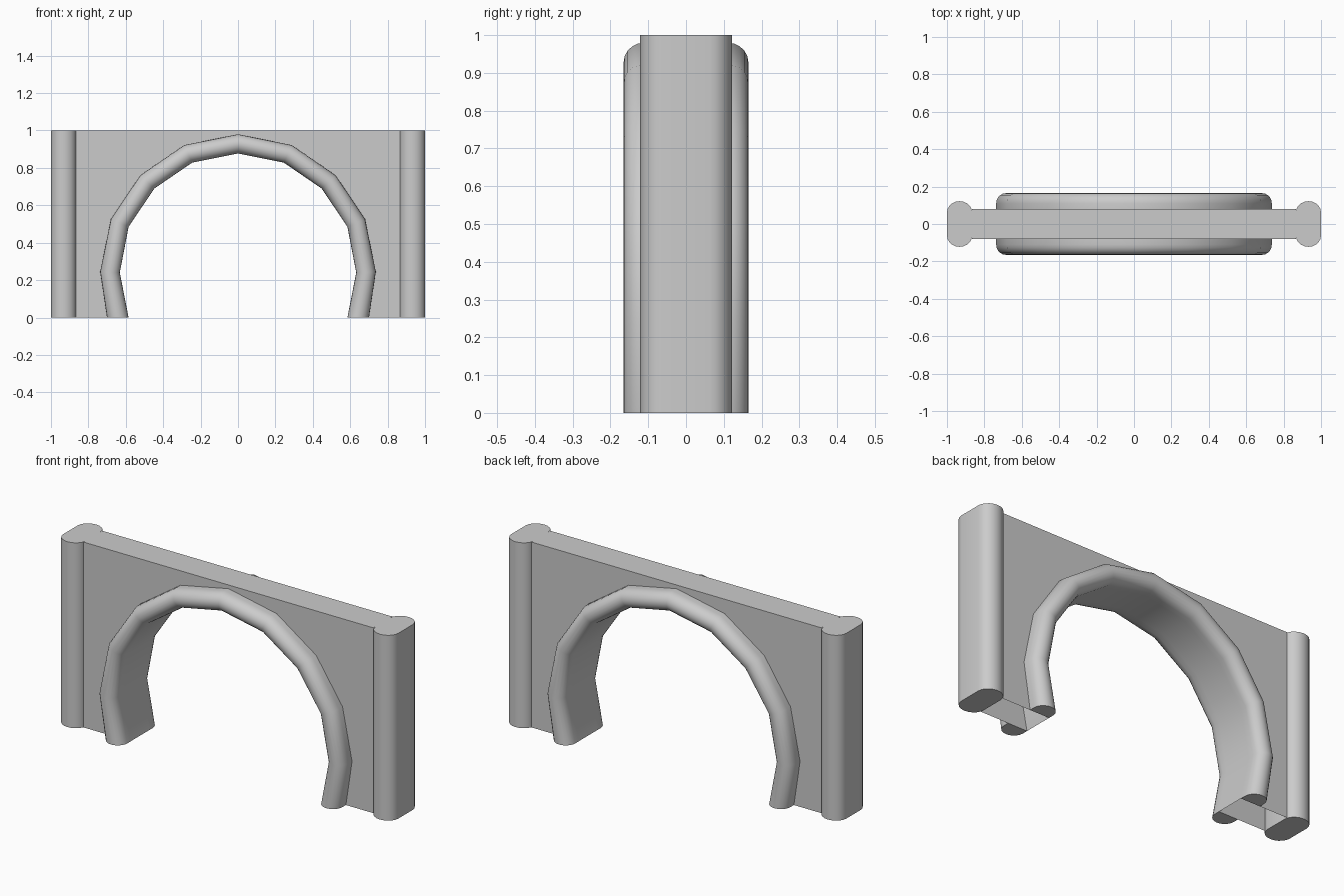
import bpy, bmesh
from math import sin, cos, pi

if "Cube" in bpy.data.objects:
    bpy.data.objects.remove(bpy.data.objects["Cube"])

WALL_Y = 0.08      # half thickness of the wall
POST_IN = 0.865    # inner side of the end posts


def mirror_path(half):
    """Half outline from the right foot to the crown -> full outline."""
    return half + [(-x, z) for x, z in reversed(half[:-1])]


inner = mirror_path([(0.585, 0), (0.632, 0.24), (0.585, 0.485),
                     (0.447, 0.69), (0.245, 0.828), (0, 0.877)])
outer = mirror_path([(0.70, 0), (0.737, 0.245), (0.68, 0.525),
                     (0.523, 0.76), (0.287, 0.922), (0, 0.98)])


def finish(name, bm, angle=0.6):
    bmesh.ops.recalc_face_normals(bm, faces=bm.faces)
    me = bpy.data.meshes.new(name)
    bm.to_mesh(me)
    bm.free()
    ob = bpy.data.objects.new(name, me)
    bpy.context.collection.objects.link(ob)
    bpy.ops.object.select_all(action='DESELECT')
    ob.select_set(True)
    bpy.context.view_layer.objects.active = ob
    bpy.ops.object.shade_smooth_by_angle(angle=angle)
    return ob


# wall: front and back plates plus the top, open underneath
bm = bmesh.new()
outline = [(POST_IN, 0), (POST_IN, 1), (-POST_IN, 1), (-POST_IN, 0)] + inner[::-1]
plates = []
for y in (-WALL_Y, WALL_Y):
    vs = [bm.verts.new((x, y, z)) for x, z in outline]
    bm.faces.new(vs)
    plates.append(vs)
f, b = plates
bm.faces.new((f[1], f[2], b[2], b[1]))
finish("wall", bm)

# arch trim: rounded front and back rolls joined by the soffit
N = 10
roll = [(0, WALL_Y)] + [(0.5 - 0.5 * cos(pi * i / N), 0.11 + 0.055 * sin(pi * i / N))
                        for i in range(N + 1)] + [(1, WALL_Y)]
section = [(u, -y) for u, y in reversed(roll)] + roll
bm = bmesh.new()
rings = []
for (xi, zi), (xo, zo) in zip(inner, outer):
    rings.append([bm.verts.new((xi + (xo - xi) * u, y, zi + (zo - zi) * u))
                  for u, y in section])
for r, s in zip(rings, rings[1:]):
    for i in range(len(section) - 1):
        bm.faces.new((r[i], r[i + 1], s[i + 1], s[i]))
for r in (rings[0], rings[-1]):          # foot caps of each roll
    bm.faces.new(r[:len(roll)])
    bm.faces.new(r[len(roll):])
finish("arch_trim", bm)

# end posts: upright bars with rounded front and back
rx, ry, cy = (1 - POST_IN) / 2, 0.06, 0.062
arc = [(rx * cos(pi * i / N), cy + ry * sin(pi * i / N)) for i in range(N + 1)]
profile = arc + [(-x, -y) for x, y in arc]
for side, label in ((-1, "left_post"), (1, "right_post")):
    bm = bmesh.new()
    face = bm.faces.new([bm.verts.new((side * (1 - rx) + x, y, 0)) for x, y in profile])
    ext = bmesh.ops.extrude_face_region(bm, geom=[face], use_keep_orig=True)
    bmesh.ops.translate(bm, vec=(0, 0, 1),
                        verts=[v for v in ext["geom"] if isinstance(v, bmesh.types.BMVert)])
    finish(label, bm)
